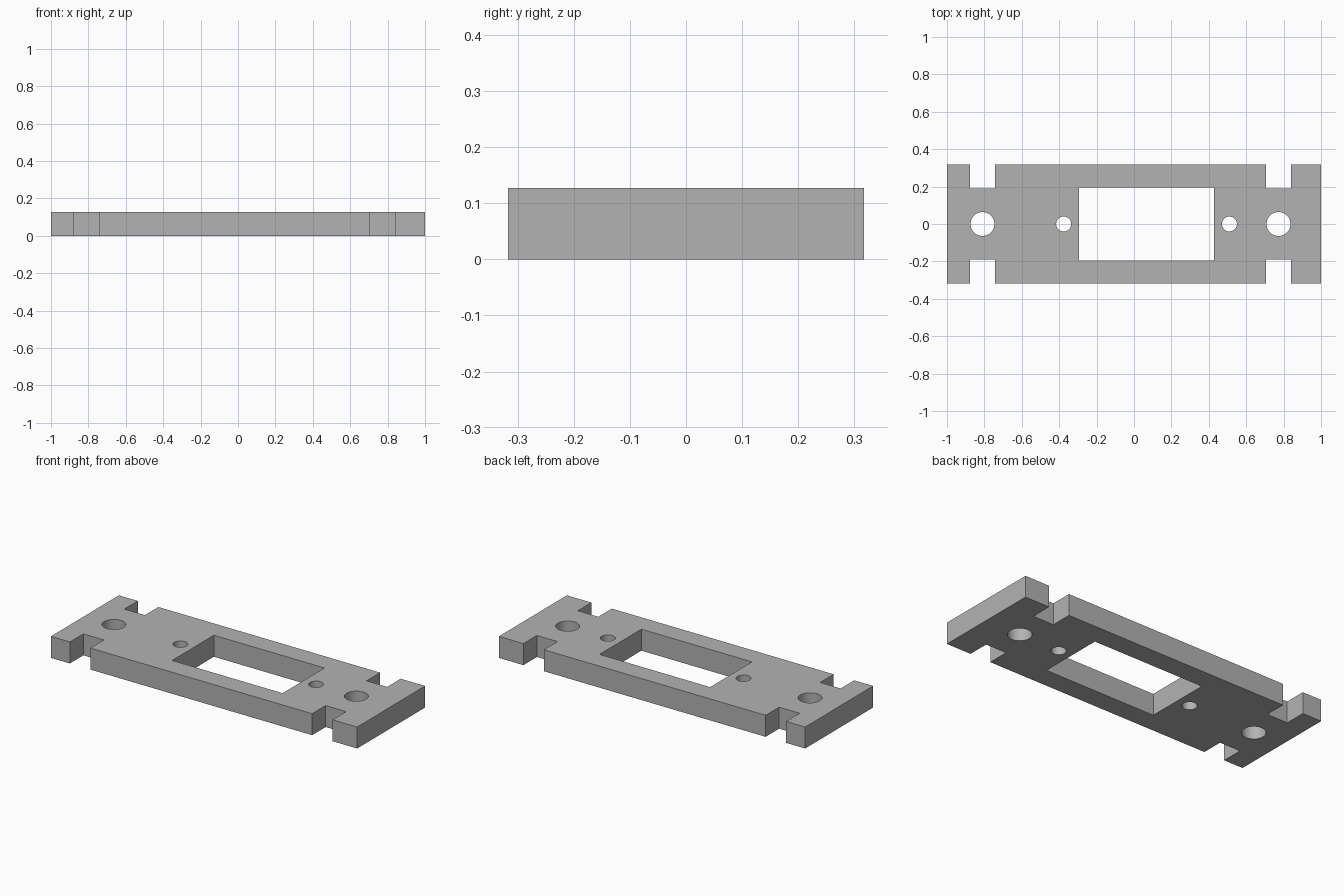
import bpy
import bmesh

if "Cube" in bpy.data.objects:
    bpy.data.objects.remove(bpy.data.objects["Cube"], do_unlink=True)

HEIGHT = 0.127
HALF_DEPTH = 0.317
NOTCH_Y = 0.191

# Plain grey material
grey = bpy.data.materials.new("plain grey")
grey.use_nodes = True
colour = (0.45, 0.45, 0.45, 1)
grey.diffuse_color = colour
grey.node_tree.nodes["Principled BSDF"].inputs["Base Color"].default_value = colour


def box(name, x0, x1, y0, y1, z0, z1):
    bpy.ops.mesh.primitive_cube_add(
        size=1, location=((x0 + x1) / 2, (y0 + y1) / 2, (z0 + z1) / 2))
    obj = bpy.context.object
    obj.name = name
    obj.scale = (x1 - x0, y1 - y0, z1 - z0)
    bpy.ops.object.transform_apply(location=True, rotation=False, scale=True)
    return obj


def drill(name, x, radius):
    bpy.ops.mesh.primitive_cylinder_add(
        vertices=48, radius=radius, depth=HEIGHT * 3, location=(x, 0, HEIGHT / 2))
    obj = bpy.context.object
    obj.name = name
    return obj


# Mounting plate
plate = box("mounting_plate", -1, 1, -HALF_DEPTH, HALF_DEPTH, 0, HEIGHT)
plate.data.materials.append(grey)

# Cutters: central window, edge notches and screw holes
low, high = -HEIGHT, HEIGHT * 2
cutters = [box("window_cutter", -0.294, 0.428, -0.195, 0.195, low, high)]
for side, x0, x1 in (("right", -0.876, -0.742), ("left", 0.706, 0.84)):
    cutters.append(box(f"{side}_front_notch_cutter", x0, x1, -0.5, -NOTCH_Y, low, high))
    cutters.append(box(f"{side}_back_notch_cutter", x0, x1, NOTCH_Y, 0.5, low, high))
for side, x_large, x_small in (("right", -0.81, -0.376), ("left", 0.773, 0.51)):
    cutters.append(drill(f"{side}_large_hole_cutter", x_large, 0.064))
    cutters.append(drill(f"{side}_small_hole_cutter", x_small, 0.04))

# Cut every opening, then discard the cutters
bpy.ops.object.select_all(action="DESELECT")
bpy.context.view_layer.objects.active = plate
plate.select_set(True)
for cutter in cutters:
    cut = plate.modifiers.new(cutter.name, "BOOLEAN")
    cut.operation = "DIFFERENCE"
    cut.solver = "EXACT"
    cut.object = cutter
    bpy.ops.object.modifier_apply(modifier=cut.name)
for cutter in cutters:
    bpy.data.objects.remove(cutter, do_unlink=True)

# Triangulate the pierced faces cleanly; smooth only the hole walls
bm = bmesh.new()
bm.from_mesh(plate.data)
bmesh.ops.triangulate(bm, faces=[f for f in bm.faces if len(f.verts) > 4])
bm.to_mesh(plate.data)
bm.free()
bpy.ops.object.shade_smooth_by_angle(angle=0.5)
